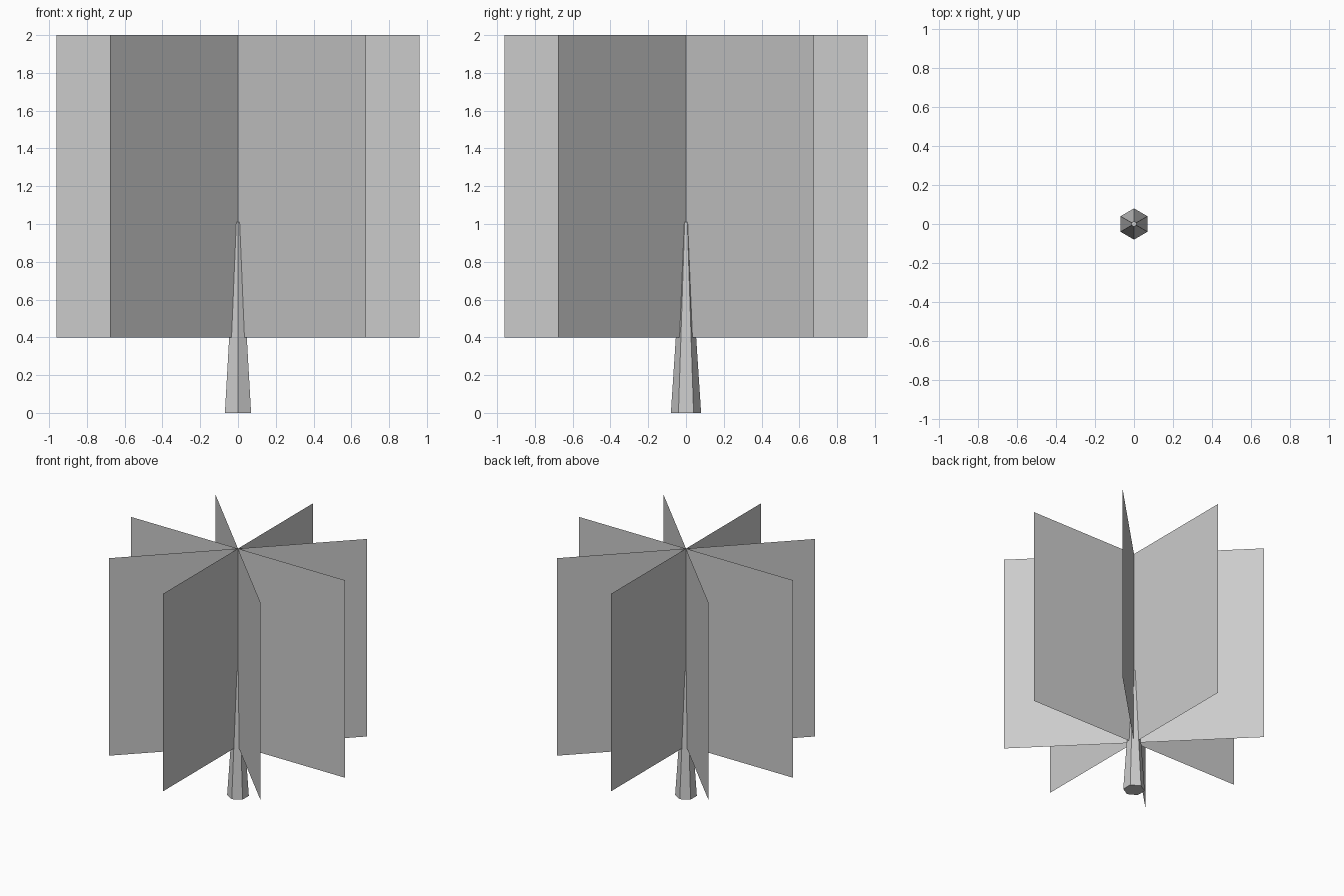
import bpy
from math import cos, sin, pi

if "Cube" in bpy.data.objects:
    bpy.data.objects.remove(bpy.data.objects["Cube"])


def add_mesh(name, verts, faces):
    mesh = bpy.data.meshes.new(name)
    mesh.from_pydata(verts, [], faces)
    mesh.update()
    obj = bpy.data.objects.new(name, mesh)
    bpy.context.collection.objects.link(obj)
    return obj


def ring(radius, z, sides=6):
    # Corners sit on the +y and -y axes
    return [(radius * cos(pi / 2 + 2 * pi * i / sides),
             radius * sin(pi / 2 + 2 * pi * i / sides), z) for i in range(sides)]


# Trunk: tapered six-sided post, capped at both ends
SIDES = 6
side_faces = [(i, (i + 1) % SIDES, (i + 1) % SIDES + SIDES, i + SIDES)
              for i in range(SIDES)]
caps = [tuple(reversed(range(SIDES))), tuple(range(SIDES, 2 * SIDES))]
add_mesh("trunk", ring(0.08, 0.0) + ring(0.014, 1.01), side_faces + caps)

# Foliage: four flat cards crossing on the trunk axis
HALF_WIDTH, BOTTOM, TOP = 0.96, 0.4, 2.0
for i in range(4):
    card = add_mesh(f"foliage_card_{i + 1}",
                    [(-HALF_WIDTH, 0, BOTTOM), (HALF_WIDTH, 0, BOTTOM),
                     (HALF_WIDTH, 0, TOP), (-HALF_WIDTH, 0, TOP)],
                    [(0, 1, 2, 3)])
    card.rotation_euler.z = i * pi / 4
